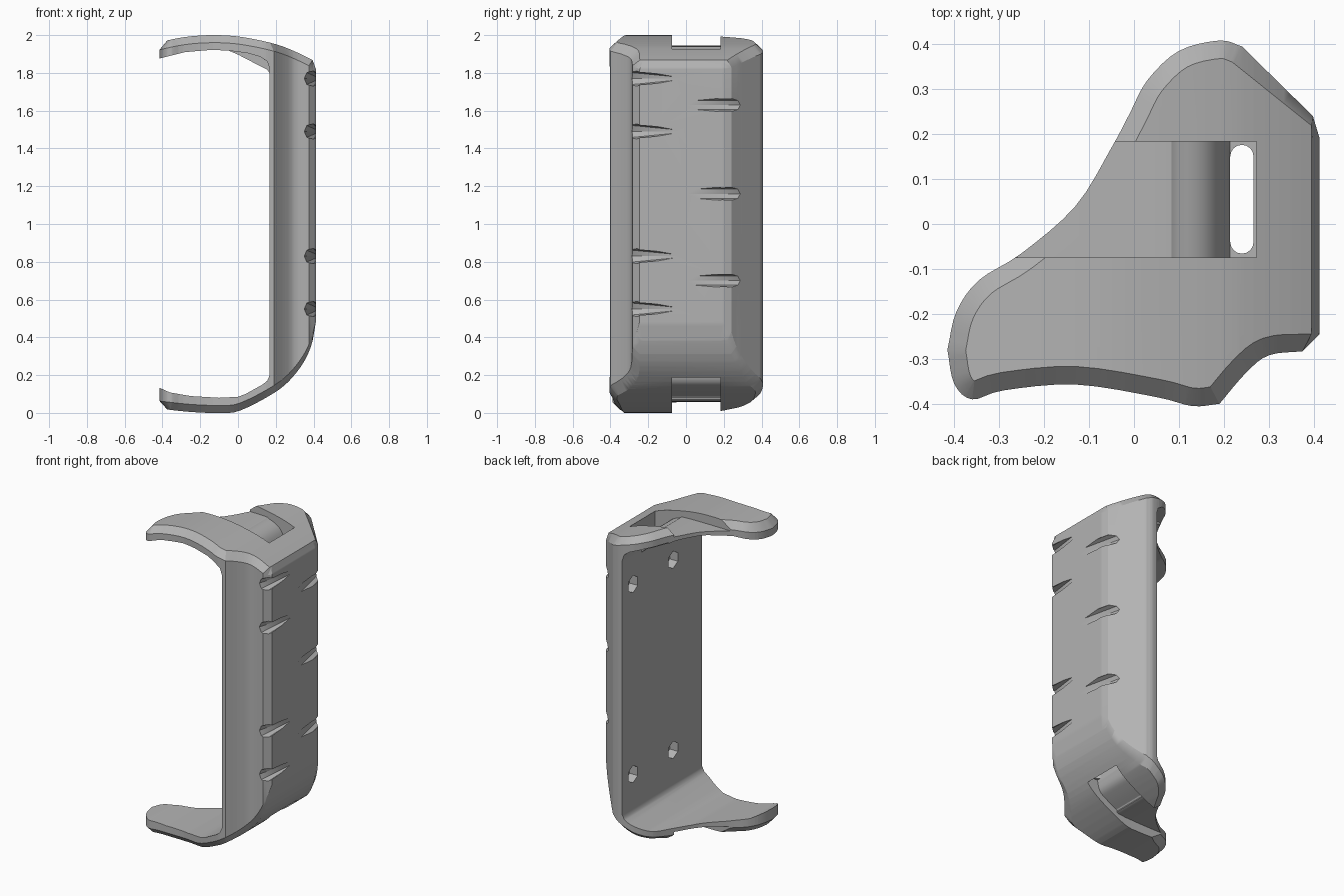
import bpy, bmesh, math
from mathutils import Vector

cube = bpy.data.objects.get("Cube")
if cube:
    bpy.data.objects.remove(cube, do_unlink=True)

grey = bpy.data.materials.new("mid_grey")
grey.use_nodes = True
colour = (0.45, 0.45, 0.45, 1)
grey.diffuse_color = colour
shader = next(n for n in grey.node_tree.nodes if n.type == 'BSDF_PRINCIPLED')
shader.inputs["Base Color"].default_value = colour


def smooth_run(points, steps=4):
    """Smooth curve through the points of one run."""
    pts = [Vector(p) for p in points]
    if len(pts) < 3:
        return pts
    padded = [pts[0] * 2 - pts[1]] + pts + [pts[-1] * 2 - pts[-2]]
    result = []
    for a, b, c, d in zip(padded, padded[1:], padded[2:], padded[3:]):
        for i in range(steps):
            t = i / steps
            result.append(b + (c - a) * t / 2 + (a * 2 - b * 5 + c * 4 - d) * t * t / 2
                          + (b * 3 - a - c * 3 + d) * t ** 3 / 2)
    return result + [pts[-1]]


def height_at(curve, x):
    """Height of an x-z curve at x."""
    for a, b in zip(curve, curve[1:]):
        if x <= b.x:
            break
    return a.y + (b.y - a.y) * (x - a.x) / (b.x - a.x)


def make_object(name, bm):
    bmesh.ops.recalc_face_normals(bm, faces=bm.faces[:])
    mesh = bpy.data.meshes.new(name)
    bm.to_mesh(mesh)
    bm.free()
    mesh.materials.append(grey)
    obj = bpy.data.objects.new(name, mesh)
    bpy.context.collection.objects.link(obj)
    return obj


def prism(name, profile, start, end):
    """Extrude an x-z profile along y."""
    bm = bmesh.new()
    face = bm.faces.new([bm.verts.new((p[0], start, p[1])) for p in profile])
    grown = bmesh.ops.extrude_face_region(bm, geom=[face])["geom"]
    for v in grown:
        if isinstance(v, bmesh.types.BMVert):
            v.co.y = end
    return make_object(name, bm)


def spike(name, start, end, radius_start, radius_end, sides):
    """Tapered bar between two points."""
    start, end = Vector(start), Vector(end)
    bm = bmesh.new()
    bmesh.ops.create_cone(bm, cap_ends=True, segments=sides, radius1=radius_start,
                          radius2=radius_end, depth=(end - start).length)
    obj = make_object(name, bm)
    obj.rotation_mode = 'QUATERNION'
    obj.rotation_quaternion = (end - start).to_track_quat('Z', 'Y')
    obj.location = (start + end) / 2
    return obj


def cut(target, cutter):
    cutter.hide_render = True
    mod = target.modifiers.new("cut", 'BOOLEAN')
    mod.operation = 'DIFFERENCE'
    mod.solver = 'EXACT'
    mod.object = cutter
    bpy.context.view_layer.objects.active = target
    bpy.ops.object.modifier_apply(modifier=mod.name)
    bpy.data.objects.remove(cutter, do_unlink=True)


# Plan outline in smooth runs that meet at corners
runs = [
    [(-.415, -.28), (-.4, -.355), (-.36, -.39), (-.29, -.37), (-.13, -.357),
     (.05, -.385), (.13, -.405), (.19, -.4)],
    [(.19, -.4), (.25, -.33), (.3, -.292), (.375, -.283)],
    [(.413, -.245), (.413, .19)],
    [(.398, .24), (.24, .395)],
    [(.24, .395), (.19, .408), (.1, .385), (.03, .32), (-.01, .245), (-.05, .17),
     (-.13, .04), (-.25, -.065), (-.345, -.125), (-.395, -.195), (-.415, -.28)],
]
outline = []
for run in runs:
    for p in smooth_run(run):
        if not outline or (p - outline[-1]).length > .004:
            outline.append(p)
outline.pop()

# Outer top and bottom curves, then the inner faces
top = smooth_run([(-.42, 1.962), (-.28, 1.99), (-.13, 2), (.02, 1.99), (.2, 1.952),
                  (.32, 1.905), (.42, 1.855)])
bottom = smooth_run([(-.42, .023), (-.25, .005), (-.1, 0), (.01, .012), (.19, .105),
                     (.29, .19), (.37, .31), (.42, .47)])
inner_top = [(-.05, 1.918), (-.14, 1.922), (-.28, 1.91), (-.42, 1.875), (-.6, 1.82)]
inner_bottom = [(-.6, .2), (-.42, .135), (-.36, .108), (-.25, .089), (-.1, .08), (0, .085),
                (.04, .1), (.13, .15), (.155, .17), (.168, .2)]

# Body: chamfered column that follows the outer curves
chamfer = .04
bm = bmesh.new()
base = bm.faces.new([bm.verts.new((p.x, p.y, chamfer)) for p in outline])
grown = bmesh.ops.extrude_face_region(bm, geom=[base], use_keep_orig=True)["geom"]
lid = next(g for g in grown if isinstance(g, bmesh.types.BMFace))
for v in lid.verts:
    v.co.z = 2 - chamfer
bmesh.ops.recalc_face_normals(bm, faces=bm.faces[:])
for cap, level in ((base, 0), (lid, 2)):
    bmesh.ops.inset_region(bm, faces=[cap], thickness=chamfer, use_even_offset=True,
                           use_boundary=True)
    for v in cap.verts:
        v.co.z = level
        if v.co.x > .35:  # narrow chamfer on the outer side
            v.co.x = .395
for station in sorted({p.x for p in top + bottom}):
    bmesh.ops.bisect_plane(bm, geom=bm.verts[:] + bm.edges[:] + bm.faces[:],
                           plane_co=(station, 0, 0), plane_no=(1, 0, 0))
for v in bm.verts:
    v.co.z += height_at(top, v.co.x) - 2 if v.co.z > 1 else height_at(bottom, v.co.x)
bracket = make_object("clamp_bracket", bm)

# Open inside, leaving a swelling under the upper strap recess
swelling = [(.168, 1.8), (.15, 1.82), (.09, 1.85), (0, 1.897)]
arch = [(-.05, 1.918), (.05, 1.905), (.12, 1.885), (.155, 1.86), (.168, 1.82)]
cut(bracket, prism("inner_cutter", inner_bottom + swelling + inner_top, -.6, .6))
for start, end in ((-.6, -.1), (.21, .6)):
    cut(bracket, prism("arch_cutter", arch + [(.168, 1.75), (-.05, 1.75)], start, end))

# Strap recesses in both arms
upper = smooth_run([(-.6, 1.94), (0, 1.944), (.1, 1.93), (.17, 1.89), (.214, 1.8)])
lower = smooth_run([(-.6, .055), (0, .06), (.07, .088), (.15, .13), (.195, .165), (.214, .23)])
cut(bracket, prism("upper_recess", upper + [(.272, 1.8), (.272, 2.2), (-.6, 2.2)], -.075, .183))
cut(bracket, prism("lower_recess", lower + [(.288, .23), (.288, -.2), (-.6, -.2)], -.075, .183))

# Rounded strap slot through the wall
bm = bmesh.new()
slot_radius = .026
ring = []
for centre, turn in ((.15, 0), (-.04, math.pi)):
    for i in range(9):
        a = turn + math.pi * i / 8
        ring.append(bm.verts.new((.24 + slot_radius * math.cos(a),
                                  centre + slot_radius * math.sin(a), -.5)))
slot_face = bm.faces.new(ring)
for g in bmesh.ops.extrude_face_region(bm, geom=[slot_face])["geom"]:
    if isinstance(g, bmesh.types.BMVert):
        g.co.z = 2.5
cut(bracket, make_object("slot_cutter", bm))

# Mounting holes on the inner wall
for y in (-.11, .295):
    for z in (.415, 1.63):
        cut(bracket, spike("hole_cutter", (.1, y, z), (.225, y, z), .055, .055, 6))

# Grip notches along both outer corners
for z in (.55, .83, 1.49, 1.77):
    cut(bracket, spike("front_notch", (.425, -.05, z), (.39, -.33, z), .012, .05, 8))
for z in (.7, 1.16, 1.63):
    cut(bracket, spike("back_notch", (.447, .01, z), (.375, .33, z), .034, .034, 8))

# Shading
bpy.ops.object.select_all(action='DESELECT')
bracket.select_set(True)
bpy.context.view_layer.objects.active = bracket
bpy.ops.object.shade_smooth_by_angle(angle=math.radians(28))
weighted = bracket.modifiers.new("even_shading", 'WEIGHTED_NORMAL')
weighted.keep_sharp = True
